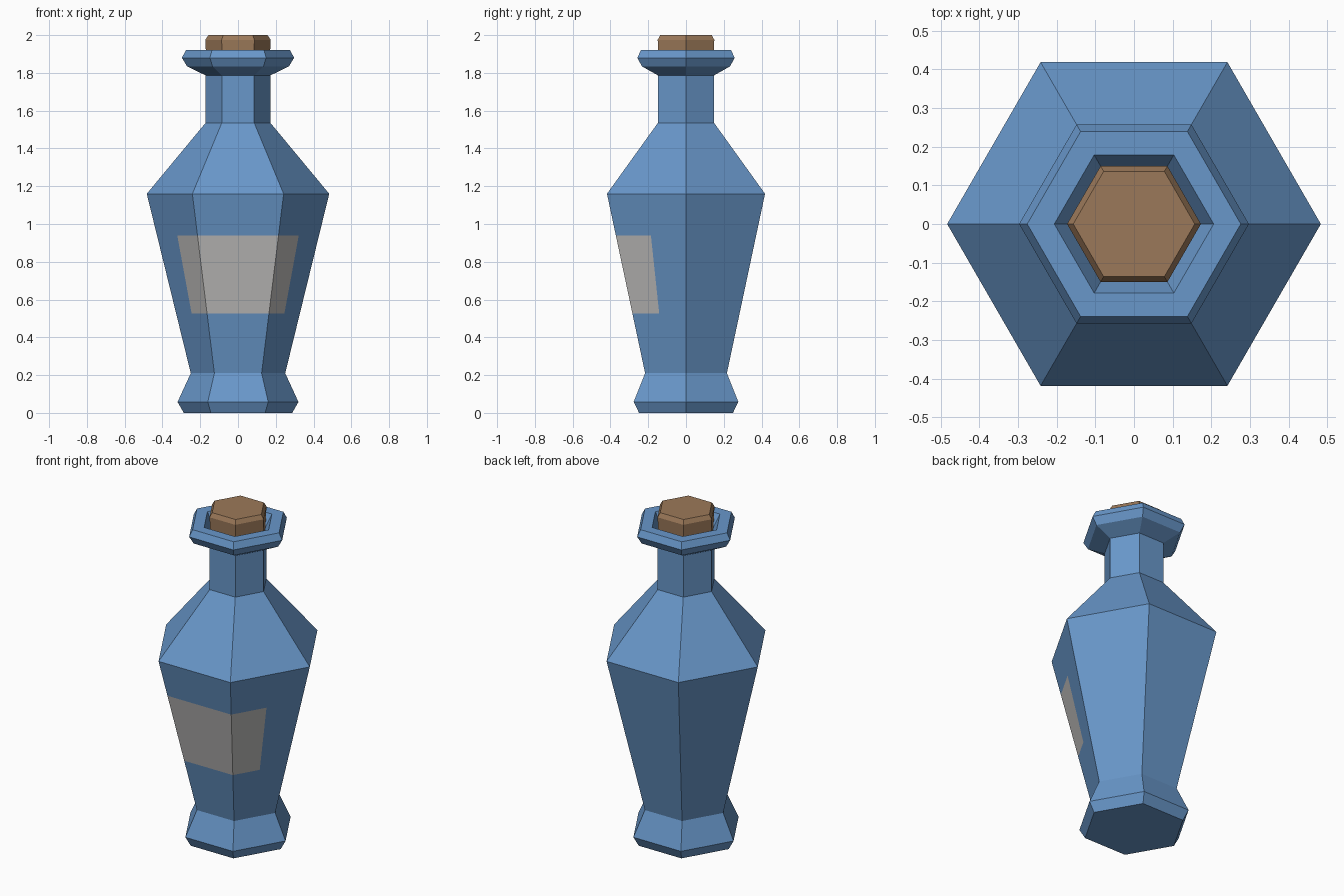
import bpy, bmesh, math

if "Cube" in bpy.data.objects:
    bpy.data.objects.remove(bpy.data.objects["Cube"])


def material(name, rgb):
    m = bpy.data.materials.new(name)
    m.diffuse_color = (*rgb, 1.0)
    m.use_nodes = True
    m.node_tree.nodes["Principled BSDF"].inputs["Base Color"].default_value = m.diffuse_color
    return m


blue = material("blue glass", (0.14, 0.31, 0.59))
paper = material("grey paper", (0.53, 0.52, 0.51))
cork_brown = material("cork brown", (0.33, 0.19, 0.10))


def lathe_hex(name, profile, mats, rule=None, split=1):
    """Sweep (corner radius, z) points around a hexagon; split=2 adds side midpoints."""
    bm = bmesh.new()
    n = 6 * split
    rings = []
    for r, z in profile:
        ring = []
        for i in range(n):
            a = 2 * math.pi * i / n
            rr = r if i % split == 0 else r * math.cos(math.pi / 6)
            ring.append(bm.verts.new((rr * math.cos(a), rr * math.sin(a), z)))
        rings.append(ring)
    for lo, hi in zip(rings, rings[1:]):
        for i in range(n):
            j = (i + 1) % n
            bm.faces.new((lo[i], lo[j], hi[j], hi[i]))
    bm.faces.new(rings[0][::-1])
    bm.faces.new(rings[-1])
    if rule:
        for f in bm.faces:
            f.material_index = rule(f.calc_center_median())
    me = bpy.data.meshes.new(name)
    bm.to_mesh(me)
    bm.free()
    for m in mats:
        me.materials.append(m)
    ob = bpy.data.objects.new(name, me)
    bpy.context.collection.objects.link(ob)
    return ob


# Label wraps the front side and half of each neighbouring side
LABEL_LOW, LABEL_HIGH = 0.525, 0.94


def label_rule(c):
    angle = math.degrees(math.atan2(c.y, c.x))
    return int(LABEL_LOW < c.z < LABEL_HIGH and -150 < angle < -30
               and math.hypot(c.x, c.y) > 0.1)


def belly(z):
    return 0.25 + (0.483 - 0.25) * (z - 0.21) / (1.16 - 0.21)


# Bottle: foot, belly, shoulder, neck, lip and mouth recess
lathe_hex("bottle", [
    (0.287, 0.0), (0.32, 0.058), (0.25, 0.21),
    (belly(LABEL_LOW), LABEL_LOW), (belly(LABEL_HIGH), LABEL_HIGH),
    (0.483, 1.16), (0.172, 1.535), (0.172, 1.787),
    (0.27, 1.835), (0.297, 1.88), (0.276, 1.92),
    (0.206, 1.92), (0.168, 1.85)],
    [blue, paper], label_rule, split=2)

# Cork stopper with bevelled top
lathe_hex("cork", [(0.165, 1.80), (0.173, 1.975), (0.157, 2.0)], [cork_brown])
